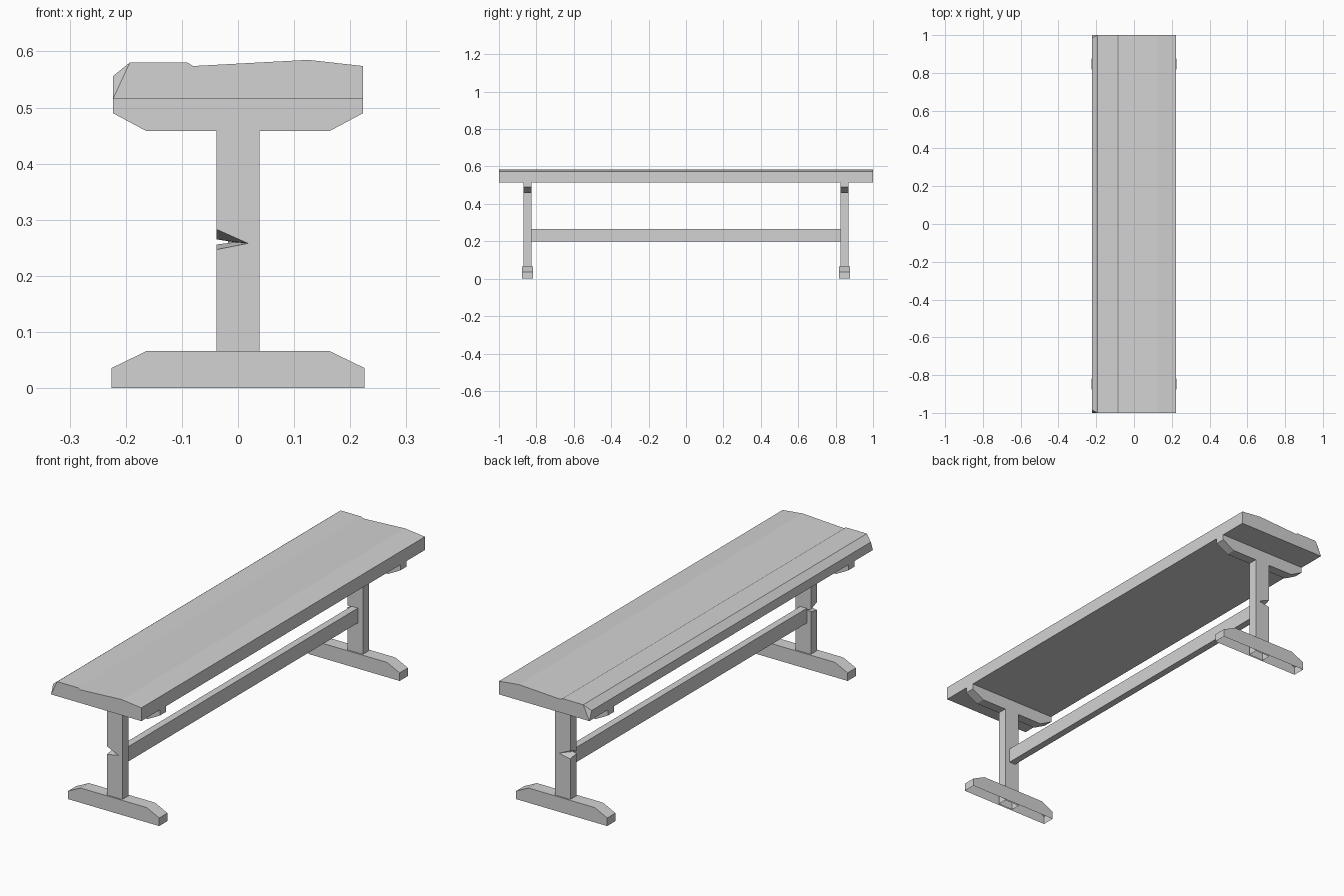
import bpy, bmesh

cube = bpy.data.objects.get("Cube")
if cube:
    bpy.data.objects.remove(cube, do_unlink=True)

grey = bpy.data.materials.new("plain grey")
grey.use_nodes = True
colour = (0.65, 0.65, 0.65, 1)
grey.diffuse_color = colour
grey.node_tree.nodes["Principled BSDF"].inputs["Base Color"].default_value = colour


def loft(name, outer, y_outer, y_inner, inner=None, open_bottom=False, chip=None):
    """Join two (x, z) outlines lying at two depths into a closed solid."""
    bm = bmesh.new()
    a = [bm.verts.new((x, y_outer, z)) for x, z in outer]
    b = [bm.verts.new((x, y_inner, z)) for x, z in (inner or outer)]
    n = len(a)
    bm.faces.new(a)
    bm.faces.new(b[::-1])
    for i in range(n):
        j = (i + 1) % n
        bm.faces.new((a[j], a[i], b[i], b[j]))
    # chipped corner at both ends: split the end face, then pull the corner in
    if chip is not None:
        for ring in (a, b):
            bmesh.ops.connect_vert_pair(bm, verts=[ring[chip - 1], ring[(chip + 1) % n]])
            ring[chip].co.y *= 0.985
    bmesh.ops.recalc_face_normals(bm, faces=bm.faces[:])
    if open_bottom:
        low = [f for f in bm.faces if all(abs(v.co.z) < 0.001 for v in f.verts)]
        bmesh.ops.delete(bm, geom=low, context='FACES_ONLY')
    mesh = bpy.data.meshes.new(name)
    bm.to_mesh(mesh)
    bm.free()
    mesh.materials.append(grey)
    obj = bpy.data.objects.new(name, mesh)
    bpy.context.collection.objects.link(obj)
    return obj


# Seat plank with worn, uneven top
seat = [(-0.223, 0.515), (0.223, 0.515), (0.223, 0.574), (0.125, 0.585),
        (-0.08, 0.574), (-0.09, 0.58), (-0.193, 0.58), (-0.223, 0.556)]
loft("seat", seat, -1, 1, chip=7)

# Outlines of the end frames
foot = [(-0.225, 0), (0.225, 0), (0.225, 0.036), (0.163, 0.066),
        (-0.163, 0.066), (-0.225, 0.036)]
bracket = [(-0.223, 0.515), (-0.223, 0.49), (-0.163, 0.458),
           (0.163, 0.458), (0.223, 0.49), (0.223, 0.515)]
post = [(-0.038, 0), (0.038, 0), (0.038, 0.458), (-0.038, 0.458)]
notch_outer = [(-0.038, 0.283), (0.018, 0.258), (-0.038, 0.247)]
notch_inner = [(-0.038, 0.265), (-0.005, 0.26), (-0.038, 0.256)]

# Front and back end frames, mirrored in depth
for side, label in ((-1, "front"), (1, "back")):
    loft(label + "_foot", foot, side * 0.877, side * 0.819, open_bottom=True)
    loft(label + "_bracket", bracket, side * 0.87, side * 0.826)
    loft(label + "_post", post + notch_outer, side * 0.87, side * 0.826,
         inner=post + notch_inner, open_bottom=True)

# Long stretcher between the posts
bar = [(-0.018, 0.2), (0.014, 0.2), (0.014, 0.266), (-0.018, 0.266)]
loft("stretcher", bar, -0.826, 0.826)
